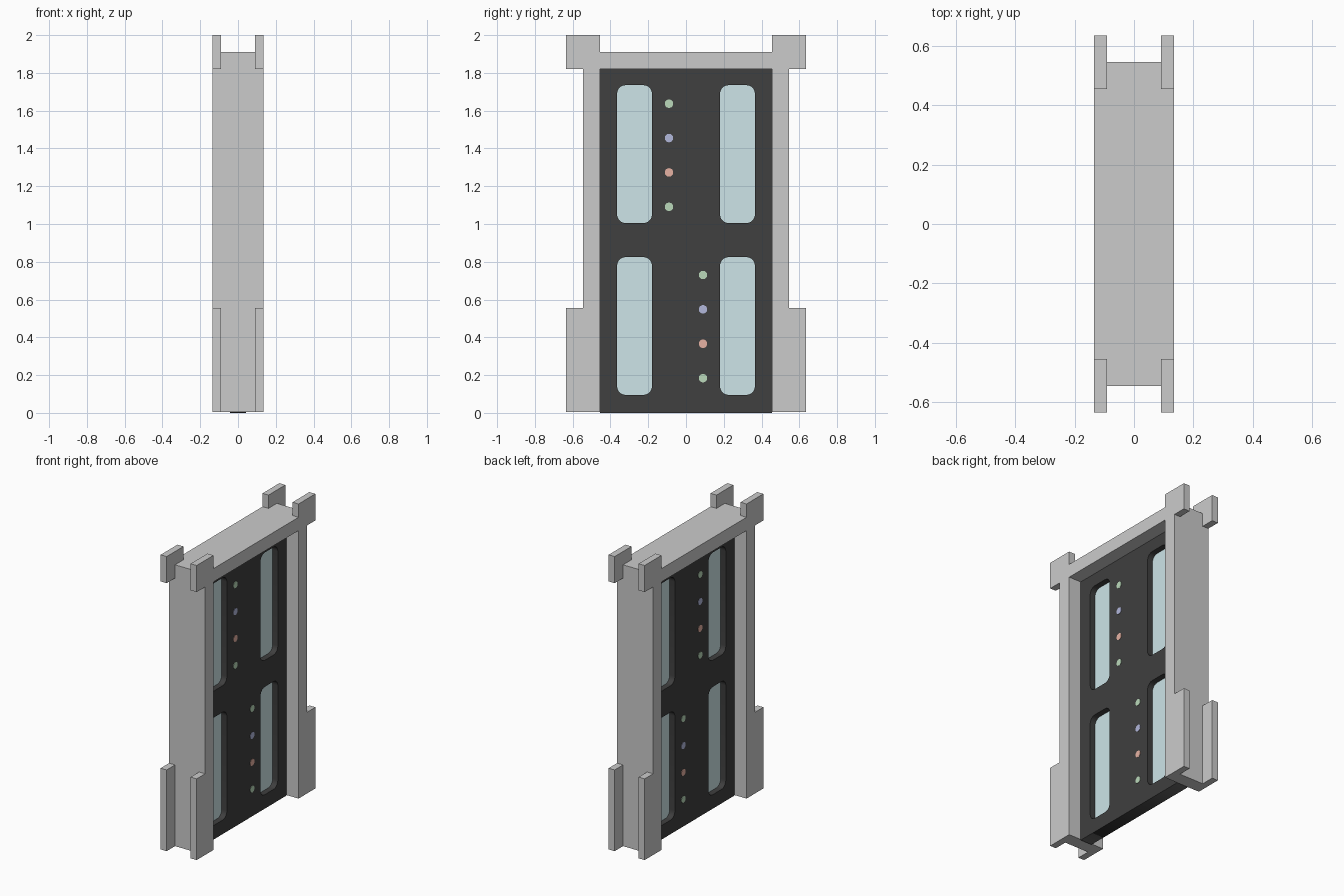
import bpy, bmesh, math

if "Cube" in bpy.data.objects:
    bpy.data.objects.remove(bpy.data.objects["Cube"])

HALF_DEPTH = 0.135      # frame half depth (x)
PLATE = 0.045           # corner plate thickness
PANEL = 0.043           # door half thickness
BASE = 0.005


def material(name, rgb):
    m = bpy.data.materials.new(name)
    m.diffuse_color = (*rgb, 1)
    m.use_nodes = True
    m.node_tree.nodes["Principled BSDF"].inputs["Base Color"].default_value = m.diffuse_color
    return m


def prism(name, outline, x0, x1, mat=None):
    """Extrude a (y, z) outline from x0 to x1."""
    bm = bmesh.new()
    face = bm.faces.new([bm.verts.new((x0, y, z)) for y, z in outline])
    ext = bmesh.ops.extrude_face_region(bm, geom=[face])
    verts = [v for v in ext["geom"] if isinstance(v, bmesh.types.BMVert)]
    bmesh.ops.translate(bm, verts=verts, vec=(x1 - x0, 0, 0))
    bmesh.ops.recalc_face_normals(bm, faces=bm.faces)
    me = bpy.data.meshes.new(name)
    bm.to_mesh(me)
    bm.free()
    ob = bpy.data.objects.new(name, me)
    bpy.context.collection.objects.link(ob)
    if mat:
        me.materials.append(mat)
    return ob


def rect(y0, y1, z0, z1):
    return [(y0, z0), (y1, z0), (y1, z1), (y0, z1)]


def rounded_rect(y0, y1, z0, z1, r=0.045, steps=5):
    centres = [(y1 - r, z1 - r), (y0 + r, z1 - r), (y0 + r, z0 + r), (y1 - r, z0 + r)]
    pts = []
    for q, (cy, cz) in enumerate(centres):
        for i in range(steps + 1):
            a = math.radians(90 * (q + i / steps))
            pts.append((cy + r * math.cos(a), cz + r * math.sin(a)))
    return pts


def circle(cy, cz, r, n=24):
    return [(cy + r * math.cos(2 * math.pi * i / n),
             cz + r * math.sin(2 * math.pi * i / n)) for i in range(n)]


black = material("black", (0.05, 0.05, 0.05))
glass = material("glass", (0.61, 0.78, 0.81))
green = material("green", (0.50, 0.70, 0.50))
blue = material("blue", (0.45, 0.48, 0.72))
red = material("red", (0.80, 0.45, 0.37))

# Door frame: two posts and a header
prism("door_frame",
      [(-0.545, BASE), (-0.455, BASE), (-0.455, 1.82), (0.455, 1.82),
       (0.455, BASE), (0.545, BASE), (0.545, 1.91), (-0.545, 1.91)],
      -HALF_DEPTH, HALF_DEPTH)

# Corner plates on both faces and both sides
foot = rect(0.545, 0.635, BASE, 0.555)
top = [(0.545, 1.82), (0.635, 1.82), (0.635, 2.0),
       (0.455, 2.0), (0.455, 1.91), (0.545, 1.91)]
for sx in (-1, 1):
    for sy in (-1, 1):
        for name, shape in (("foot_plate", foot), ("top_plate", top)):
            prism(name, [(sy * y, z) for y, z in shape],
                  sx * (HALF_DEPTH - PLATE), sx * HALF_DEPTH)

# Door panel: filled outline with four window holes
windows = [(y, z) for y in (-0.365, 0.18) for z in (0.095, 1.005)]
W, H = 0.185, 0.73
outlines = [rect(-0.455, 0.455, 0, 1.82)]
outlines += [rounded_rect(y, y + W, z, z + H) for y, z in windows]
curve = bpy.data.curves.new("door_panel", "CURVE")
curve.dimensions = "2D"
curve.fill_mode = "BOTH"
curve.extrude = PANEL
for pts in outlines:
    s = curve.splines.new("POLY")
    s.points.add(len(pts) - 1)
    for p, (y, z) in zip(s.points, pts):
        p.co = (y, z, 0, 1)
    s.use_cyclic_u = True
curve.materials.append(black)
panel = bpy.data.objects.new("door_panel", curve)
panel.rotation_euler = (math.pi / 2, 0, math.pi / 2)
bpy.context.collection.objects.link(panel)
bpy.context.view_layer.objects.active = panel
panel.select_set(True)
bpy.ops.object.convert(target="MESH")

# Recessed window panes
for y, z in windows:
    prism("window_pane", rounded_rect(y, y + W, z, z + H), -0.004, 0.004, glass)

# Indicator lights, visible on both faces
for y, z_top in ((-0.09, 1.637), (0.09, 0.73)):
    for i, mat in enumerate((green, blue, red, green)):
        disc = circle(y, z_top - i * 0.182, 0.0225)
        for side in (-1, 1):
            prism("indicator_light", disc, side * (PANEL - 0.01),
                  side * (PANEL + 0.002), mat)
